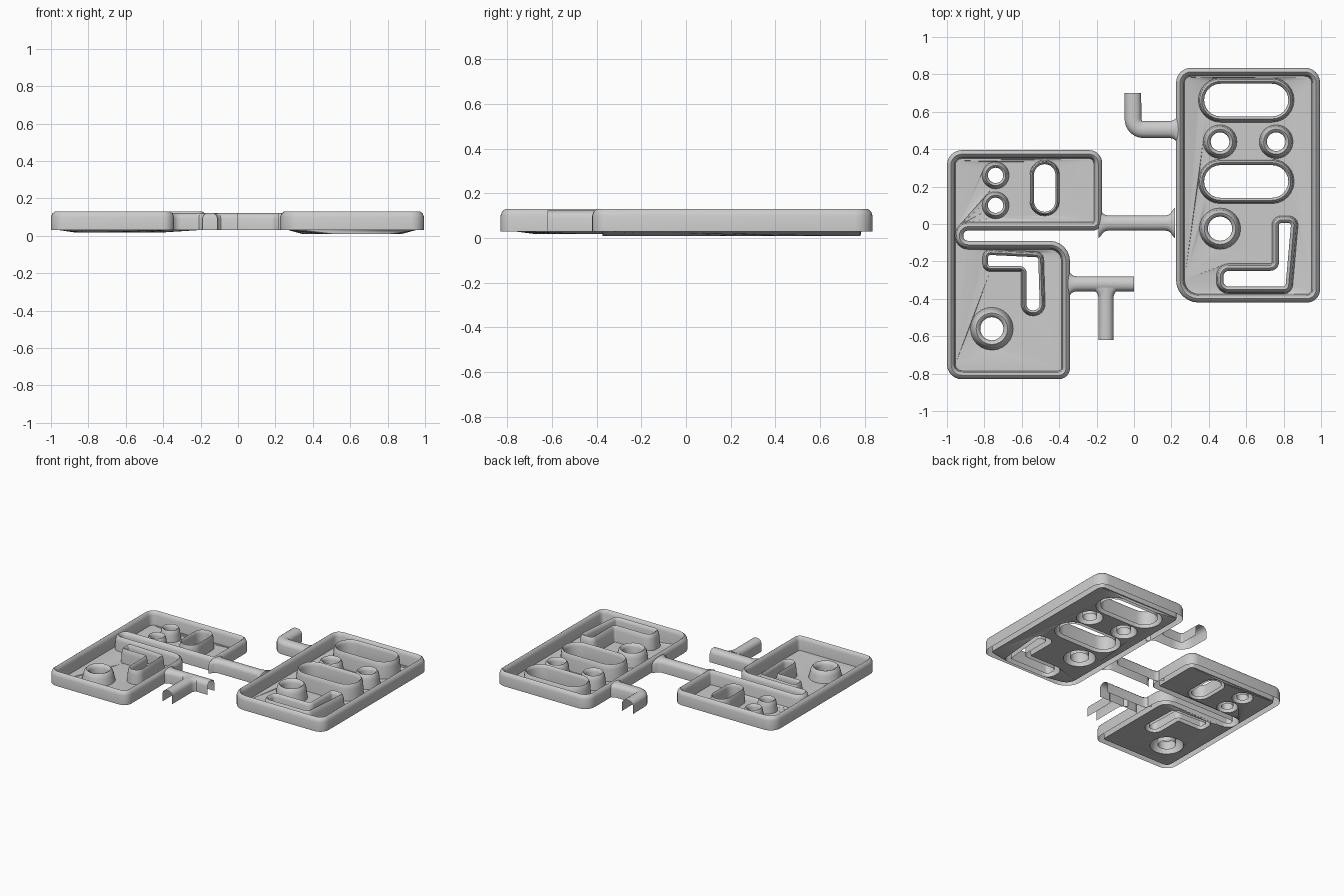
import bpy, bmesh
from math import sin, cos, pi
from mathutils import Vector
from mathutils.geometry import tessellate_polygon

if "Cube" in bpy.data.objects:
    bpy.data.objects.remove(bpy.data.objects["Cube"])


def rounded(corners, seg=6):
    """Counter-clockwise polygon of (x, y, radius) with filleted corners."""
    out, n = [], len(corners)
    for i, (x, y, r) in enumerate(corners):
        p = Vector((x, y))
        a = (Vector(corners[i - 1][:2]) - p).normalized()
        b = (Vector(corners[(i + 1) % n][:2]) - p).normalized()
        half = a.angle(b) / 2
        t = r / abs(sin(half) / cos(half))
        c = p + (a + b).normalized() * (r / sin(half))
        u, v = p + a * t - c, p + b * t - c
        sweep = u.angle_signed(v)
        for k in range(seg + 1):
            w = -sweep * k / seg
            q = c + Vector((u.x * cos(w) - u.y * sin(w), u.x * sin(w) + u.y * cos(w)))
            if not out or (q - out[-1]).length > 1e-4:
                out.append(q)
    if (out[0] - out[-1]).length < 1e-4:
        out.pop()
    return out


def box(x0, x1, y0, y1, r):
    return rounded([(x0, y0, r), (x1, y0, r), (x1, y1, r), (x0, y1, r)])


def disc(x, y, r):
    return box(x - r, x + r, y - r, y + r, r)


def offset(loop, d):
    """Shift a loop to its left by d."""
    out, n = [], len(loop)
    for i, p in enumerate(loop):
        a = (p - loop[i - 1]).normalized()
        b = (loop[(i + 1) % n] - p).normalized()
        na, nb = Vector((-a.y, a.x)), Vector((-b.y, b.x))
        out.append(p + (na + nb) * d / (1 + na.dot(nb)))
    return out


def finish(bm, name):
    bmesh.ops.recalc_face_normals(bm, faces=bm.faces)
    # open sheet: make the upward side the outside
    if sum(f.normal.z * f.calc_area() for f in bm.faces) < 0:
        bmesh.ops.reverse_faces(bm, faces=bm.faces)
    me = bpy.data.meshes.new(name)
    bm.to_mesh(me)
    bm.free()
    me.shade_smooth()
    me.set_sharp_from_angle(angle=0.7)
    ob = bpy.data.objects.new(name, me)
    bpy.context.collection.objects.link(ob)
    return ob


def bridge(bm, rings, closed):
    for a, b in zip(rings, rings[1:]):
        n = len(a)
        for i in range(n if closed else n - 1):
            j = (i + 1) % n
            bm.faces.new((a[i], a[j], b[j], b[i]))


RIM = [(0, .03), (0, .1), (.007, .119), (.021, .13), (.033, .12), (.039, .1), (.045, .03)]


def tray(name, outline, holes, low):
    """Thin moulded tray: rolled rim, raised lip round each hole, sagging floor."""
    bm = bmesh.new()
    verts = lambda loop, z: [bm.verts.new((p.x, p.y, z)) for p in loop]
    rings = [verts(offset(outline, d), z) for d, z in RIM]
    bridge(bm, rings, True)
    floor = [rings[-1]]
    for loop, w, h in holes:
        prof = [(0, low + .005), (0, h - .025), (.2 * w, h - .005), (.42 * w, h),
                (.65 * w, h - .012), (.8 * w, h - .035), (w, low)]
        rings = [verts(offset(loop, -d), z) for d, z in prof]
        bridge(bm, rings, True)
        floor.append(rings[-1])
    flat = [v for ring in floor for v in ring]
    polys = [[Vector((v.co.x, v.co.y, 0)) for v in ring] for ring in floor]
    for tri in tessellate_polygon(polys):
        if len(set(tri)) == 3:
            try:
                bm.faces.new([flat[i] for i in tri])
            except ValueError:
                pass
    return finish(bm, name)


SECTION = [(-1, .03), (-1, .092), (-.85, .108), (-.5, .12), (0, .123),
           (.5, .12), (.85, .108), (1, .092), (1, .03)]


def arm(name, path, half, flare=(True, False)):
    """Hollow channel along a path; flared ends blend into the tray rims."""
    pts = [Vector(p) for p in path]
    wide = [half] * len(pts)
    steps = [(0, .042), (.012, .03), (.024, .012), (.038, .003), (.055, 0)]
    if flare[0]:
        d = (pts[1] - pts[0]).normalized()
        pts = [pts[0] + d * (.015 + s) for s, _ in steps] + pts[1:]
        wide = [half + e for _, e in steps] + wide[1:]
    if flare[1]:
        d = (pts[-2] - pts[-1]).normalized()
        pts = pts[:-1] + [pts[-1] + d * (.015 + s) for s, _ in reversed(steps)]
        wide = wide[:-1] + [half + e for _, e in reversed(steps)]
    bm = bmesh.new()
    rings = []
    for i, p in enumerate(pts):
        t = (pts[min(i + 1, len(pts) - 1)] - pts[max(i - 1, 0)]).normalized()
        side = Vector((-t.y, t.x))
        rings.append([bm.verts.new((*(p + side * wide[i] * s), z)) for s, z in SECTION])
    bridge(bm, rings, False)
    return finish(bm, name)


# right tray with two slots, three round holes and an L-shaped opening
right_outline = rounded([(.225, -.42, .12), (.995, -.42, .07), (.995, .835, .08), (.225, .835, .08)])
right_L = rounded([(.478, -.335, .03), (.81, -.335, .012), (.84, .005, .012),
                   (.775, .005, .012), (.775, -.25, .045), (.478, -.25, .03)])
tray("right_tray", right_outline, [
    (box(.375, .825, .575, .75, .0874), .031, .13),
    (box(.375, .825, .14, .315, .0874), .031, .13),
    (disc(.46, .44, .05), .04, .11),
    (disc(.76, .44, .05), .04, .11),
    (disc(.46, -.025, .065), .045, .11),
    (right_L, .038, .125)], .01)

# left tray, a C shape split by a narrow gap
left_outline = rounded([(-1, -.83, .08), (-.342, -.83, .06), (-.342, -.09, .11), (-.912, -.09, .025),
                        (-.912, -.035, .025), (-.17, -.035, .05), (-.17, .395, .07), (-1, .395, .08)])
left_L = rounded([(-.78, -.225, .012), (-.575, -.225, .035), (-.575, -.462, .034), (-.503, -.462, .034),
                  (-.512, -.178, .012), (-.78, -.165, .012)])
tray("left_tray", left_outline, [
    (disc(-.74, .26, .041), .031, .1),
    (disc(-.74, .10, .041), .031, .1),
    (box(-.535, -.42, .065, .32, .0574), .022, .12),
    (disc(-.76, -.56, .062), .052, .1),
    (left_L, .029, .12)], .018)

# connecting arm and open-ended channel stubs
arm("bridge_arm", [(-.205, .005), (.235, .005)], .04, (True, True))
arm("lower_arm", [(-.375, -.32), (0, -.32)], .04)
arm("lower_branch", [(-.15, -.325), (-.15, -.62)], .04)
bend = [(.05 - .055 * sin(k * pi / 16), .56 - .055 * cos(k * pi / 16)) for k in range(9)]
arm("upper_arm", [(.26, .505)] + bend + [(-.007, .70)], .045)
